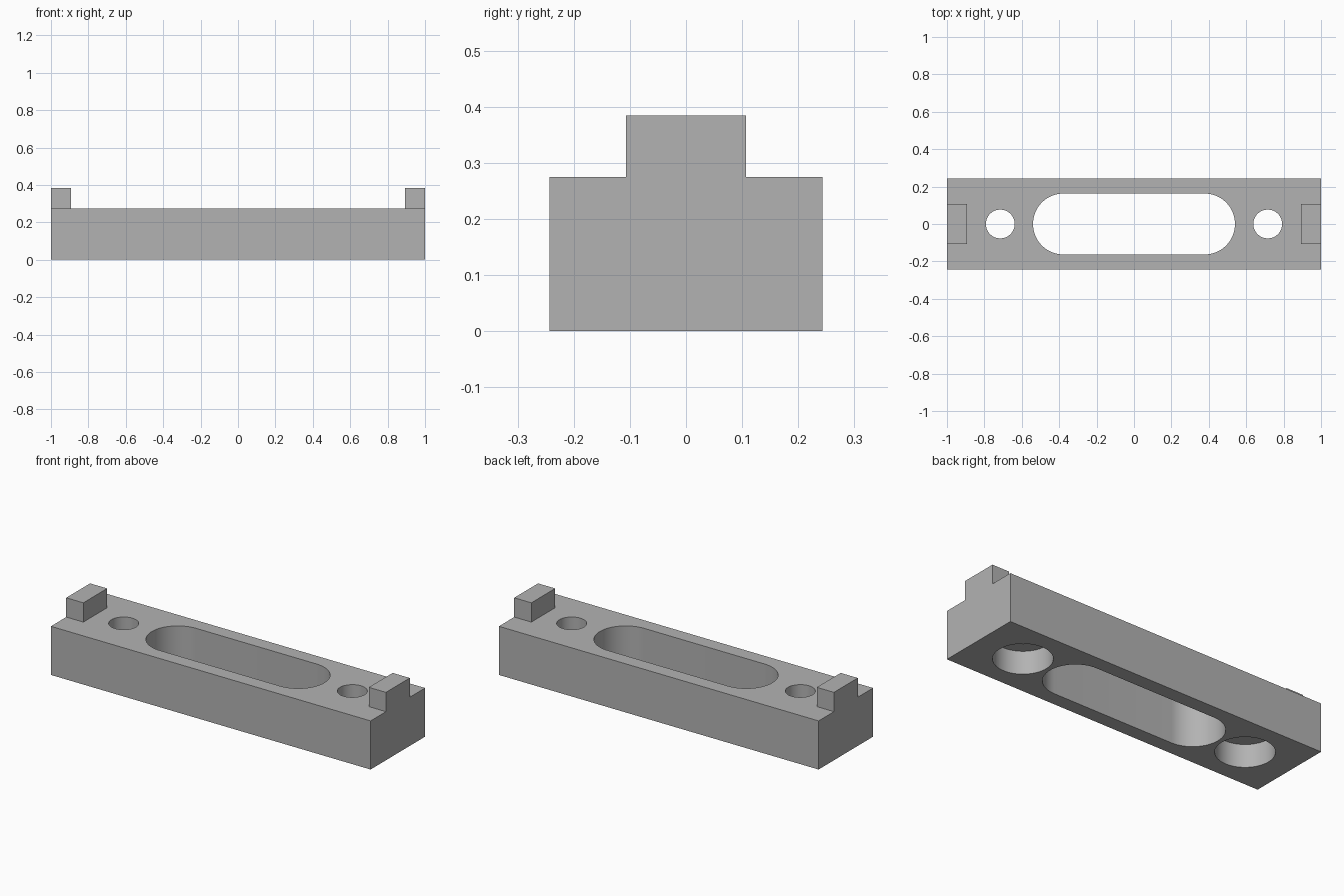
import bpy
import bmesh
from math import radians
from mathutils import Matrix, Vector

cube = bpy.data.objects.get("Cube")
if cube:
    bpy.data.objects.remove(cube, do_unlink=True)

LENGTH, DEPTH, HEIGHT = 2.0, 0.487, 0.275
HOLE_X, HOLE_R = 0.715, 0.077
BORE_R, BORE_DEPTH = 0.15, 0.13
SLOT_HALF, SLOT_R = 0.54, 0.163
TAB_X, TAB_Y, TAB_Z = 0.107, 0.213, 0.109

grey = bpy.data.materials.new("plain grey")
grey.use_nodes = True
colour = (0.45, 0.45, 0.45, 1)
grey.diffuse_color = colour
grey.node_tree.nodes["Principled BSDF"].inputs["Base Color"].default_value = colour


def add_object(name, bm):
    mesh = bpy.data.meshes.new(name)
    bm.to_mesh(mesh)
    bm.free()
    mesh.materials.append(grey)
    obj = bpy.data.objects.new(name, mesh)
    bpy.context.collection.objects.link(obj)
    return obj


def box(name, size, centre):
    bm = bmesh.new()
    bmesh.ops.create_cube(bm, size=1, matrix=Matrix.Translation(centre) @ Matrix.Diagonal((*size, 1)))
    return add_object(name, bm)


def round_cutter(name, x, radius, bottom, top, stretch=0):
    """Upright cylinder, pulled apart along x into a slot when stretched."""
    bm = bmesh.new()
    bmesh.ops.create_circle(bm, cap_ends=True, radius=radius, segments=64)
    if stretch:
        # split the disc across the middle, then move each half outwards
        bmesh.ops.bisect_plane(bm, geom=bm.verts[:] + bm.edges[:] + bm.faces[:],
                               plane_co=(0, 0, 0), plane_no=(1, 0, 0), clear_inner=True)
        for v in bm.verts:
            v.co.x += stretch
        bmesh.ops.mirror(bm, geom=bm.verts[:] + bm.edges[:] + bm.faces[:], axis='X', merge_dist=-1)
        outline = bmesh.ops.convex_hull(bm, input=bm.verts[:])
        bmesh.ops.dissolve_limit(bm, angle_limit=0.01, verts=bm.verts[:], edges=bm.edges[:])
        # keep one clean outline polygon
        rim = sorted({(round(v.co.x, 5), round(v.co.y, 5)) for v in bm.verts},
                     key=lambda p: Vector(p).angle_signed(Vector((1, 0))))
        bm.clear()
        bm.faces.new([bm.verts.new((px, py, 0)) for px, py in rim])
    solid = bmesh.ops.extrude_face_region(bm, geom=bm.faces[:])
    for v in solid["geom"]:
        if isinstance(v, bmesh.types.BMVert):
            v.co.z = top - bottom
    bmesh.ops.translate(bm, verts=bm.verts[:], vec=(x, 0, bottom))
    bmesh.ops.recalc_face_normals(bm, faces=bm.faces[:])
    cutter = add_object(name, bm)
    cutter.hide_render = True
    return cutter


# Bar with a long slot and two counterbored screw holes
bar = box("bar", (LENGTH, DEPTH, HEIGHT), (0, 0, HEIGHT / 2))
cutters = [round_cutter("slot_cutter", 0, SLOT_R, -0.1, HEIGHT + 0.1, SLOT_HALF - SLOT_R)]
for side, sign in (("left", 1), ("right", -1)):
    cutters.append(round_cutter(side + "_bore_cutter", sign * HOLE_X, BORE_R, -0.1, BORE_DEPTH))
    cutters.append(round_cutter(side + "_hole_cutter", sign * HOLE_X, HOLE_R, -0.1, HEIGHT + 0.1))

bpy.context.view_layer.objects.active = bar
for cutter in cutters:
    cut = bar.modifiers.new(cutter.name, 'BOOLEAN')
    cut.operation = 'DIFFERENCE'
    cut.solver = 'EXACT'
    cut.object = cutter
    bpy.ops.object.modifier_apply(modifier=cut.name)
for cutter in cutters:
    bpy.data.objects.remove(cutter, do_unlink=True)

# Raised locating tab at each end
for side, sign in (("left", 1), ("right", -1)):
    box(side + "_tab", (TAB_X, TAB_Y, TAB_Z),
        (sign * (LENGTH - TAB_X) / 2, 0, HEIGHT + TAB_Z / 2))

# Smooth walls in the holes, sharp edges elsewhere
bpy.ops.object.select_all(action='DESELECT')
bar.select_set(True)
bpy.ops.object.shade_smooth_by_angle(angle=radians(30))
